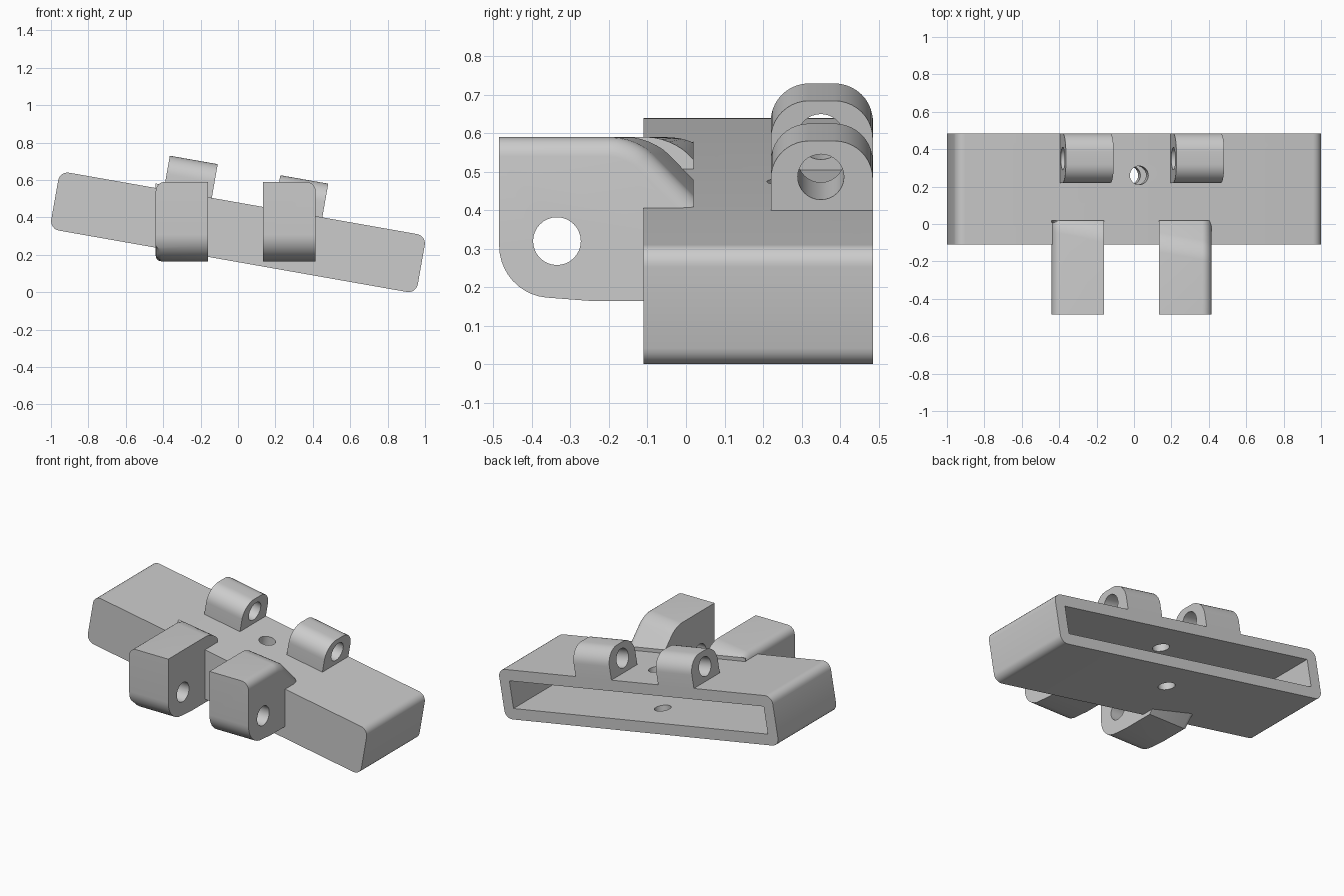
import bpy, bmesh, math
from mathutils import Matrix, Vector

cube = bpy.data.objects.get("Cube")
if cube:
    bpy.data.objects.remove(cube, do_unlink=True)

grey = bpy.data.materials.new("plain_grey")
grey.use_nodes = True
grey.diffuse_color = (0.6, 0.6, 0.6, 1)
grey.node_tree.nodes["Principled BSDF"].inputs["Base Color"].default_value = (0.6, 0.6, 0.6, 1)

# The sleeve and rear lugs share a frame tilted about y
TILT = Matrix.Translation((0, 0, 0.32)) @ Matrix.Rotation(math.radians(10), 4, 'Y')
FRONT, BACK = -0.11, 0.485
WIDE, HIGH, WALL = 1.99, 0.314, 0.07


def arc(cx, cy, r, start, end, n=10):
    return [(cx + r * math.cos(math.radians(start + (end - start) * i / n)),
             cy + r * math.sin(math.radians(start + (end - start) * i / n))) for i in range(n + 1)]


def prism(points, axis, lo, hi):
    """Extrude a 2D profile along x (points are y, z) or y (points are x, z)."""
    bm = bmesh.new()
    place = (lambda a, b: (lo, a, b)) if axis == 'x' else (lambda a, b: (a, lo, b))
    face = bm.faces.new([bm.verts.new(place(a, b)) for a, b in points])
    new = bmesh.ops.extrude_face_region(bm, geom=[face])["geom"]
    shift = Vector((hi - lo, 0, 0) if axis == 'x' else (0, hi - lo, 0))
    bmesh.ops.translate(bm, vec=shift, verts=[v for v in new if isinstance(v, bmesh.types.BMVert)])
    bmesh.ops.recalc_face_normals(bm, faces=bm.faces)
    return bm


def make(name, bm, matrix=None):
    if matrix:
        bm.transform(matrix)
    mesh = bpy.data.meshes.new(name)
    bm.to_mesh(mesh)
    bm.free()
    mesh.materials.append(grey)
    obj = bpy.data.objects.new(name, mesh)
    bpy.context.collection.objects.link(obj)
    return obj


def cutter(name, bm, matrix=None):
    obj = make(name, bm, matrix)
    obj.hide_render = True
    obj.hide_viewport = True
    return obj


def cut(obj, tool):
    mod = obj.modifiers.new(tool.name, 'BOOLEAN')
    mod.operation = 'DIFFERENCE'
    mod.solver = 'EXACT'
    mod.object = tool


def rounded_rect(w, h, r):
    pts = []
    for sx, sy, a in ((1, 1, 0), (-1, 1, 90), (-1, -1, 180), (1, -1, 270)):
        pts += arc(sx * (w / 2 - r), sy * (h / 2 - r), r, a, a + 90, 6)
    return pts


parts = []

# Tilted sleeve, open at the back, with a vertical pin hole
w, h = WIDE / 2 - WALL, HIGH / 2 - WALL
cavity = cutter("cavity_cutter", prism([(-w, -h), (w, -h), (w, h), (-w, h)],
                                       'y', FRONT + WALL, BACK + 0.1), TILT)
bm = bmesh.new()
bmesh.ops.create_cone(bm, cap_ends=True, segments=32, radius1=0.05, radius2=0.05, depth=0.5)
pin = cutter("pin_hole_cutter", bm, TILT @ Matrix.Translation((0, 0.26, 0)))
sleeve = make("sleeve", prism(rounded_rect(WIDE, HIGH, 0.05), 'y', FRONT, BACK), TILT)
cut(sleeve, cavity)
cut(sleeve, pin)
parts.append(sleeve)

# Rear lugs on top of the sleeve, bored lengthwise
rear_bore = cutter("rear_bore_cutter", prism(arc(0.35, 0.245, 0.06, 0, 348.75, 31), 'x', -0.6, 0.6), TILT)
rear_profile = ([(0.22, 0.15)] + arc(0.32, 0.24, 0.1, 180, 90)
                + arc(BACK - 0.1, 0.24, 0.1, 90, 0) + [(BACK, 0.15)])
for side, lo in (("right", -0.43), ("left", 0.17)):
    lug = make("rear_lug_" + side, prism(rear_profile, 'x', lo, lo + 0.26), TILT)
    cut(lug, rear_bore)
    parts.append(lug)

# Front lugs stand upright, with a ramp that follows the sleeve's tilt
front_bore = cutter("front_bore_cutter", prism(arc(-0.335, 0.32, 0.062, 0, 348.75, 31), 'x', -0.6, 0.6))
front_profile = ([(-0.485, 0.59)] + arc(-0.35, 0.308, 0.135, 180, 265)
                 + [(-0.25, 0.165), (-0.05, 0.165), (0.02, 0.235), (0.02, 0.59)])
slope = TILT.to_3x3() @ Vector((0, 1, 1)).normalized()
for side, lo, out in (("right", -0.44, -1), ("left", 0.135, 1)):
    bm = prism(front_profile, 'x', lo, lo + 0.28)
    res = bmesh.ops.bisect_plane(bm, geom=bm.verts[:] + bm.edges[:] + bm.faces[:], clear_outer=True,
                                 plane_co=TILT @ Vector((0, 0, 0.2)), plane_no=slope)
    rim = [e for e in res["geom_cut"] if isinstance(e, bmesh.types.BMEdge)]
    bmesh.ops.holes_fill(bm, edges=rim, sides=0)
    bmesh.ops.recalc_face_normals(bm, faces=bm.faces)
    bm.normal_update()
    # Blend the ramp into the top
    ridge = [e for e in bm.edges if len(e.link_faces) == 2
             and all(f.normal.z > 0.5 for f in e.link_faces)]
    bmesh.ops.bevel(bm, geom=ridge, offset=0.06, segments=6, profile=0.5, affect='EDGES')
    bm.normal_update()

    # Round the outer long edges
    def outer(sign):
        return [e for e in bm.edges if len(e.link_faces) == 2
                and any(f.normal.x * out > 0.99 for f in e.link_faces)
                and any(f.normal.z * sign > 0.5 for f in e.link_faces)]
    bmesh.ops.bevel(bm, geom=outer(1), offset=0.05, segments=6, profile=0.5, affect='EDGES')
    if out < 0:
        bm.normal_update()
        bmesh.ops.bevel(bm, geom=outer(-1), offset=0.03, segments=4, profile=0.5, affect='EDGES')
    lug = make("front_lug_" + side, bm)
    cut(lug, front_bore)
    cut(lug, cavity)
    parts.append(lug)

# Apply the cuts and shade the rounded areas smoothly
bpy.context.view_layer.update()
for obj in parts:
    graph = bpy.context.evaluated_depsgraph_get()
    mesh = bpy.data.meshes.new_from_object(obj.evaluated_get(graph))
    obj.modifiers.clear()
    obj.data = mesh
    bpy.ops.object.select_all(action='DESELECT')
    obj.select_set(True)
    bpy.context.view_layer.objects.active = obj
    bpy.ops.object.shade_smooth_by_angle(angle=math.radians(30))
for tool in (cavity, pin, rear_bore, front_bore):
    bpy.data.objects.remove(tool, do_unlink=True)
